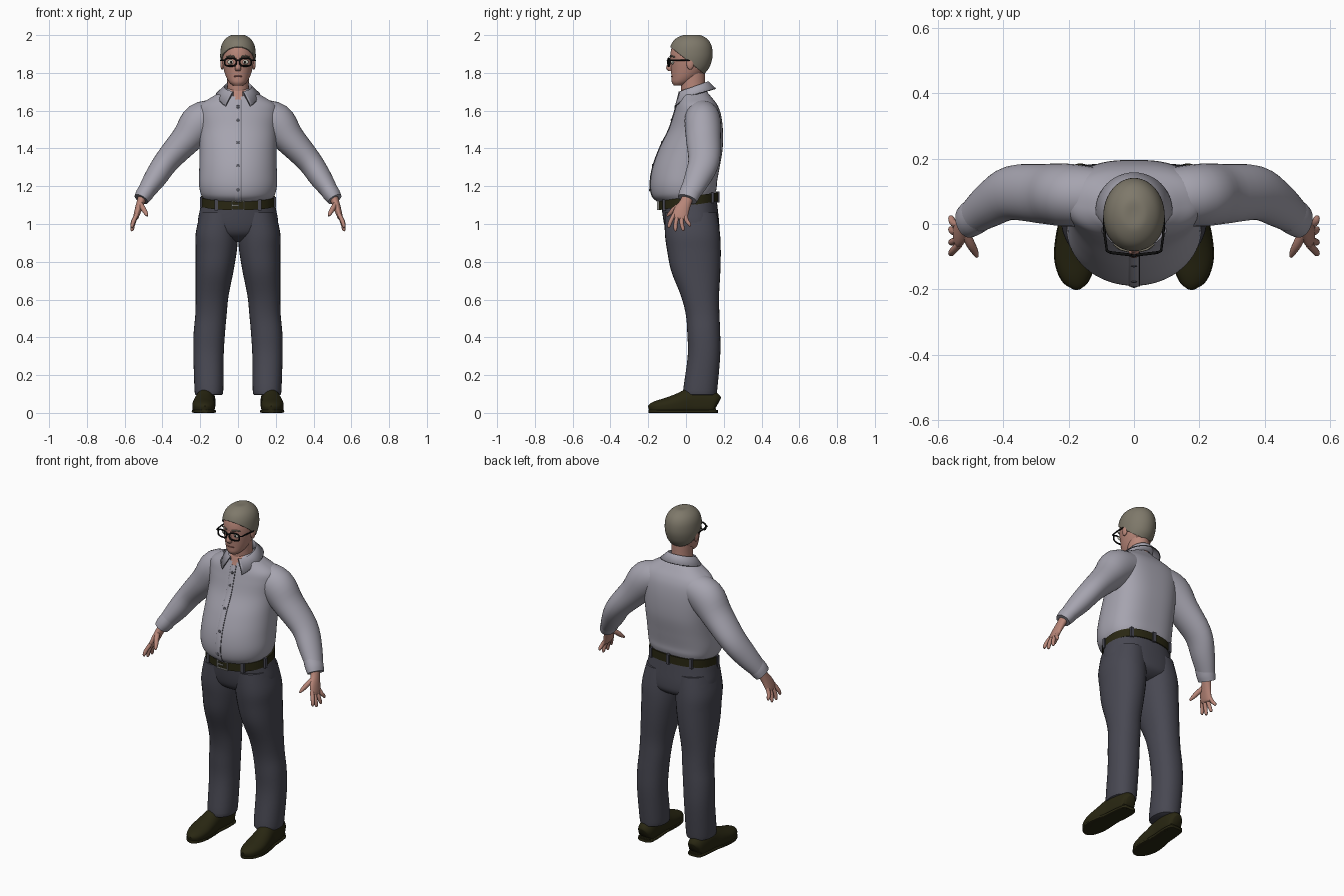
import bpy, bmesh
from math import sin, cos, pi, radians, copysign
from mathutils import Vector

if "Cube" in bpy.data.objects:
    bpy.data.objects.remove(bpy.data.objects["Cube"])


def material(name, *rgb):
    m = bpy.data.materials.new(name)
    m.use_nodes = True
    m.diffuse_color = (*rgb, 1)
    m.node_tree.nodes["Principled BSDF"].inputs["Base Color"].default_value = (*rgb, 1)
    return m


SKIN = material("skin", .48, .24, .19)
HAIR = material("grey hair", .21, .19, .145)
SHIRT = material("shirt grey", .38, .37, .43)
SEAM = material("shirt seam", .1, .1, .12)
CLOTH = material("trouser slate", .065, .065, .085)
LEATHER = material("dark leather", .022, .02, .006)
BLACK = material("black", .005, .005, .005)
METAL = material("buckle metal", .35, .35, .33)
WHITE = material("eye white", .7, .68, .58)
LIP = material("lip", .33, .13, .11)


def finish(obj, mats, mirror=False):
    for m in mats:
        obj.data.materials.append(m)
    bpy.context.scene.collection.objects.link(obj)
    if mirror:
        obj.modifiers.new("mirror", "MIRROR").use_mirror_merge = False
    return obj


def from_bmesh(name, bm, mats, mirror=False, angle=50):
    bmesh.ops.recalc_face_normals(bm, faces=bm.faces)
    me = bpy.data.meshes.new(name)
    bm.to_mesh(me)
    bm.free()
    me.shade_smooth()
    me.set_sharp_from_angle(angle=radians(angle))
    return finish(bpy.data.objects.new(name, me), mats, mirror)


def smooth(rings, k=4):
    """Spline through the rings, so few of them give a soft form."""
    r = [Vector(tuple(q) + (0,) * (6 - len(q))) for q in rings]
    out = []
    for i in range(len(r) - 1):
        p0, p1, p2, p3 = r[max(i - 1, 0)], r[i], r[i + 1], r[min(i + 2, len(r) - 1)]
        for j in range(k):
            t = j / k
            out.append(p1 + (p2 - p0) * (t / 2) + (p0 * 2 - p1 * 5 + p2 * 4 - p3) * (t * t / 2)
                       + (p1 * 3 - p0 - p2 * 3 + p3) * (t ** 3 / 2))
    return out + [r[-1]]


def loft(name, rings, mats, ref="Y", pf=2, pb=2, n=32, k=4, flat=False, mirror=False,
         cut=None, paint=None):
    """Skin rings (x, y, z, half width, half depth, tilt) into a closed form."""
    rs = smooth(rings, k)
    axis = Vector((0, 1, 0)) if ref == "Y" else Vector((0, 0, 1))
    cs = [Vector(r[:3]) for r in rs]
    bm = bmesh.new()
    loops = []
    for i, r in enumerate(rs):
        t = Vector((0, 0, 1)) if flat else (cs[min(i + 1, len(cs) - 1)] - cs[max(i - 1, 0)]).normalized()
        v = (axis - t * t.dot(axis)).normalized()
        u = v.cross(t)
        loop = []
        for j in range(n):
            c, s = cos(2 * pi * j / n), sin(2 * pi * j / n)
            e = 2 / (pb if s >= 0 else pf)
            co = cs[i] + u * r[3] * copysign(abs(c) ** e, c) + v * r[4] * copysign(abs(s) ** e, s)
            co.z += r[5] * co.y
            loop.append(bm.verts.new(co))
        loops.append(loop)
    for a, b in zip(loops, loops[1:]):
        for j in range(n):
            bm.faces.new((a[j], a[(j + 1) % n], b[(j + 1) % n], b[j]))
    bm.faces.new(loops[0])
    bm.faces.new(loops[-1])
    if cut:
        bmesh.ops.bisect_plane(bm, geom=bm.verts[:] + bm.edges[:] + bm.faces[:],
                               plane_co=cut[0], plane_no=cut[1], clear_inner=True)
    if paint:
        for f in bm.faces:
            f.material_index = int(paint(f.calc_center_median()))
    return from_bmesh(name, bm, mats, mirror)


def ball(name, at, size, mat, mirror=False):
    bm = bmesh.new()
    bmesh.ops.create_uvsphere(bm, u_segments=20, v_segments=12, radius=1)
    bmesh.ops.scale(bm, vec=size, verts=bm.verts)
    bmesh.ops.translate(bm, vec=at, verts=bm.verts)
    return from_bmesh(name, bm, [mat], mirror)


def box(name, at, size, mat, mirror=False):
    bm = bmesh.new()
    bmesh.ops.create_cube(bm, size=1)
    bmesh.ops.scale(bm, vec=size, verts=bm.verts)
    bmesh.ops.translate(bm, vec=at, verts=bm.verts)
    return from_bmesh(name, bm, [mat], mirror)


def wire(name, pts, r, mat, cyclic=False, mirror=False):
    cu = bpy.data.curves.new(name, "CURVE")
    cu.dimensions, cu.bevel_depth, cu.bevel_resolution, cu.use_fill_caps = "3D", r, 2, True
    sp = cu.splines.new("POLY")
    sp.points.add(len(pts) - 1)
    for p, q in zip(sp.points, pts):
        p.co = (*q, 1)
    sp.use_cyclic_u = cyclic
    return finish(bpy.data.objects.new(name, cu), [mat], mirror)


# Shirt body with an open neck
torso = [(0, .005, 1.14, .187, .15, .15), (0, -.008, 1.17, .2, .17, .12), (0, -.012, 1.22, .207, .177, .04),
         (0, .001, 1.3, .205, .177), (0, .027, 1.4, .203, .167), (0, .052, 1.5, .205, .143),
         (0, .06, 1.58, .212, .125), (0, .058, 1.63, .2, .108), (0, .05, 1.67, .142, .086),
         (0, .042, 1.7, .09, .069), (0, .04, 1.715, .06, .06)]
loft("shirt_body", torso, [SHIRT, SKIN], pb=2.7, n=64, k=6, flat=True,
     paint=lambda c: c.y < 0 and c.z > 1.65 and abs(c.x) < (c.z - 1.64) * .6)

# Button strip with a stitched edge and buttons
front = [(r[1] - r[4], r[2] + r[5] * (r[1] - r[4])) for r in smooth(torso, 6) if r[2] < 1.66]
loft("button_strip", [(0, y, z, .017, .004) for y, z in front], [SHIRT], n=12, k=1)
wire("strip_seam", [(.017, y - .001, z) for y, z in front], .002, SEAM)
for i, z in enumerate((1.62, 1.55, 1.43, 1.31, 1.18)):
    y = min(front, key=lambda p: abs(p[1] - z))[0]
    ball(f"button_{i + 1}", (0, y - .005, z), (.009, .004, .009), SEAM)

# Folded collar, longer toward its two front points
bm = bmesh.new()
rows, steps, hem = [], 40, []
for i in range(steps + 1):
    ends = [.35 + (2 * pi - .7) * i / steps, .6 + (2 * pi - 1.2) * i / steps]
    a, b = ends
    y = .04 - .08 * cos(a)
    top = Vector((.074 * sin(a), y, 1.725 + .35 * (y - .04)))
    low = Vector((.115 * sin(b), .04 - .115 * cos(b), top.z - .036 - .055 * max(0, cos(b)) ** 2))
    inner = Vector((top.x * .88, .04 + (top.y - .04) * .88, top.z - .04))
    rows.append([bm.verts.new(p) for p in (inner, top, low)])
    hem.append(low)
for a, b in zip(rows, rows[1:]):
    for j in (0, 1):
        bm.faces.new((a[j], b[j], b[j + 1], a[j + 1]))
collar = from_bmesh("collar", bm, [SHIRT])
solid = collar.modifiers.new("thickness", "SOLIDIFY")
solid.thickness, solid.offset = .006, 0
edge = [Vector((.026, -.036, 1.7))] + hem + [Vector((-.026, -.036, 1.7))]
wire("collar_seam", edge, .003, SEAM)

# Sleeves and cuffs
loft("sleeves", [(.1, .085, 1.58, .08, .085), (.195, .088, 1.54, .104, .096), (.272, .092, 1.45, .083, .092),
                 (.375, .095, 1.335, .067, .083), (.44, .06, 1.24, .059, .07), (.495, .02, 1.16, .043, .054)],
     [SHIRT], mirror=True)
loft("cuffs", [(.477, .031, 1.185, .046, .058), (.497, .017, 1.155, .046, .056), (.512, .007, 1.131, .04, .052)],
     [SHIRT], mirror=True)

# Hands
loft("palms", [(.505, .011, 1.145, .024, .031), (.517, -.004, 1.11, .021, .032), (.53, -.024, 1.07, .018, .04),
               (.541, -.034, 1.035, .014, .041), (.543, -.036, 1.025, .008, .034)], [SKIN], n=20, mirror=True)
fingers = {"index": (-.064, -.09, .98), "middle": (-.044, -.056, .962),
           "ring": (-.022, -.016, .964), "little": (-.003, .018, .988)}
for name, (y0, y1, z1) in fingers.items():
    loft(name + "_fingers", [(.536, y0, 1.05, .011, .011), (.553, (y0 + y1) / 2 - .004, (1.05 + z1) / 2, .011, .011),
                             (.56, y1, z1 + .01, .009, .009), (.56, y1, z1, .004, .004)], [SKIN], n=12, mirror=True)
loft("thumbs", [(.52, -.02, 1.11, .014, .014), (.502, -.058, 1.082, .014, .014), (.488, -.083, 1.058, .011, .011),
                (.48, -.1, 1.043, .005, .005)], [SKIN], n=12, ref="Z", mirror=True)

# Trousers
loft("trouser_seat", [(0, .013, 1.15, .186, .145, .1), (0, .02, 1.08, .201, .148), (0, .03, 1, .213, .146),
                      (0, .037, .95, .19, .135), (0, .04, .92, .11, .1), (0, .04, .905, .04, .06)],
     [CLOTH], pb=2.4, n=48, flat=True)
loft("trouser_legs", [(.155, .075, .095, .069, .084), (.154, .075, .12, .076, .09), (.156, .095, .3, .08, .086),
                      (.152, .094, .42, .083, .087), (.143, .088, .52, .083, .089), (.137, .074, .62, .087, .101),
                      (.124, .052, .75, .1, .13), (.115, .042, .86, .109, .142), (.112, .034, .95, .112, .146),
                      (.1, .026, 1.06, .1, .138)], [CLOTH], pf=2.2, pb=2.2, flat=True, mirror=True)

# Belt, belt loops and buckle
belt = (.012, .197, .157)
loft("belt", [(0, belt[0], z, belt[1], belt[2], .15) for z in (1.095, 1.142)], [LEATHER], pb=2.4, n=48, k=1, flat=True)
for i, a in enumerate((-.95, -.2, .9, pi / 2)):
    e = 2 / (2.4 if a > 0 else 2)
    x, y = belt[1] * abs(cos(a)) ** e, belt[0] + belt[2] * copysign(abs(sin(a)) ** e, a)
    box(f"belt_loops_{i + 1}", (x, y, 1.118 + .15 * y), (.018, .018, .058), CLOTH, mirror=i < 3)
for side, z in (("top", 1.122), ("bottom", 1.076)):
    box("buckle_" + side, (0, -.148, z), (.07, .01, .006), METAL)
box("buckle_sides", (.032, -.148, 1.099), (.006, .01, .05), METAL, mirror=True)
box("buckle_prong", (-.014, -.149, 1.099), (.036, .008, .006), METAL)

# Shoes and soles
shoe = [(.166, .168, .048, .026, .034), (.166, .15, .055, .044, .053), (.17, .08, .067, .05, .066),
        (.175, .02, .065, .05, .064), (.18, -.04, .052, .057, .051), (.182, -.1, .041, .06, .04),
        (.179, -.15, .034, .051, .032), (.176, -.182, .028, .034, .024), (.175, -.198, .024, .012, .014)]
loft("shoes", shoe, [LEATHER], ref="Z", pf=4, pb=2, mirror=True)
loft("soles", [(x, y, .008, a * 1.05, .008) for x, y, z, a, b in shoe], [LEATHER], ref="Z", pf=6, pb=6, flat=False,
     n=24, mirror=True)
box("heels", (.168, .125, .012), (.075, .07, .024), LEATHER, mirror=True)

# Head, neck and hair
head = [(0, -.036, 1.733, .026, .028), (0, -.022, 1.75, .046, .053), (0, -.002, 1.78, .063, .075),
        (0, .015, 1.82, .076, .095), (0, .022, 1.86, .084, .105), (0, .025, 1.9, .086, .108),
        (0, .027, 1.94, .08, .1), (0, .028, 1.97, .062, .079), (0, .03, 1.99, .03, .04)]
loft("head", head, [SKIN], n=40, flat=True)
loft("neck", [(0, .045, 1.64, .062, .066), (0, .037, 1.72, .057, .064), (0, .034, 1.8, .058, .066)],
     [SKIN], flat=True)
hair = [(x, y, z + max(0, z - 1.9) * .1, a + .008, b + .008) for x, y, z, a, b in head]
cap = loft("hair", hair + [(0, .03, 2, .006, .008)], [HAIR], n=48, k=6, flat=True,
           cut=((0, -.08, 1.935), (0, .8, 1)))
cap.modifiers.new("thickness", "SOLIDIFY").thickness = .008

# Face
loft("nose", [(0, -.079, 1.88, .008, .007), (0, -.085, 1.85, .01, .012), (0, -.087, 1.825, .016, .018),
              (0, -.081, 1.81, .013, .012)], [SKIN], n=16, flat=True)
ball("ears", (.084, .022, 1.85), (.01, .02, .033), SKIN, mirror=True)
ball("mouth", (0, -.073, 1.782), (.024, .006, .005), LIP)
ball("eyes", (.037, -.071, 1.857), (.019, .008, .012), WHITE, mirror=True)
ball("pupils", (.036, -.077, 1.857), (.006, .004, .007), BLACK, mirror=True)
wire("eyebrows", [(.016, -.083, 1.886), (.04, -.077, 1.89), (.06, -.062, 1.884)], .004, HAIR, mirror=True)

# Glasses
rim = []
for i in range(28):
    c, s = cos(2 * pi * i / 28), sin(2 * pi * i / 28)
    x = .04 + .031 * copysign(abs(c) ** .7, c)
    rim.append((x, -.096 + x * .12, 1.857 + .021 * copysign(abs(s) ** .7, s)))
wire("glasses_rims", rim, .0045, BLACK, cyclic=True, mirror=True)
wire("glasses_bridge", [(-.011, -.095, 1.864), (0, -.098, 1.867), (.011, -.095, 1.864)], .004, BLACK)
wire("glasses_arms", [(.07, -.088, 1.867), (.083, -.082, 1.868), (.09, -.03, 1.868), (.091, .02, 1.866)],
     .004, BLACK, mirror=True)
